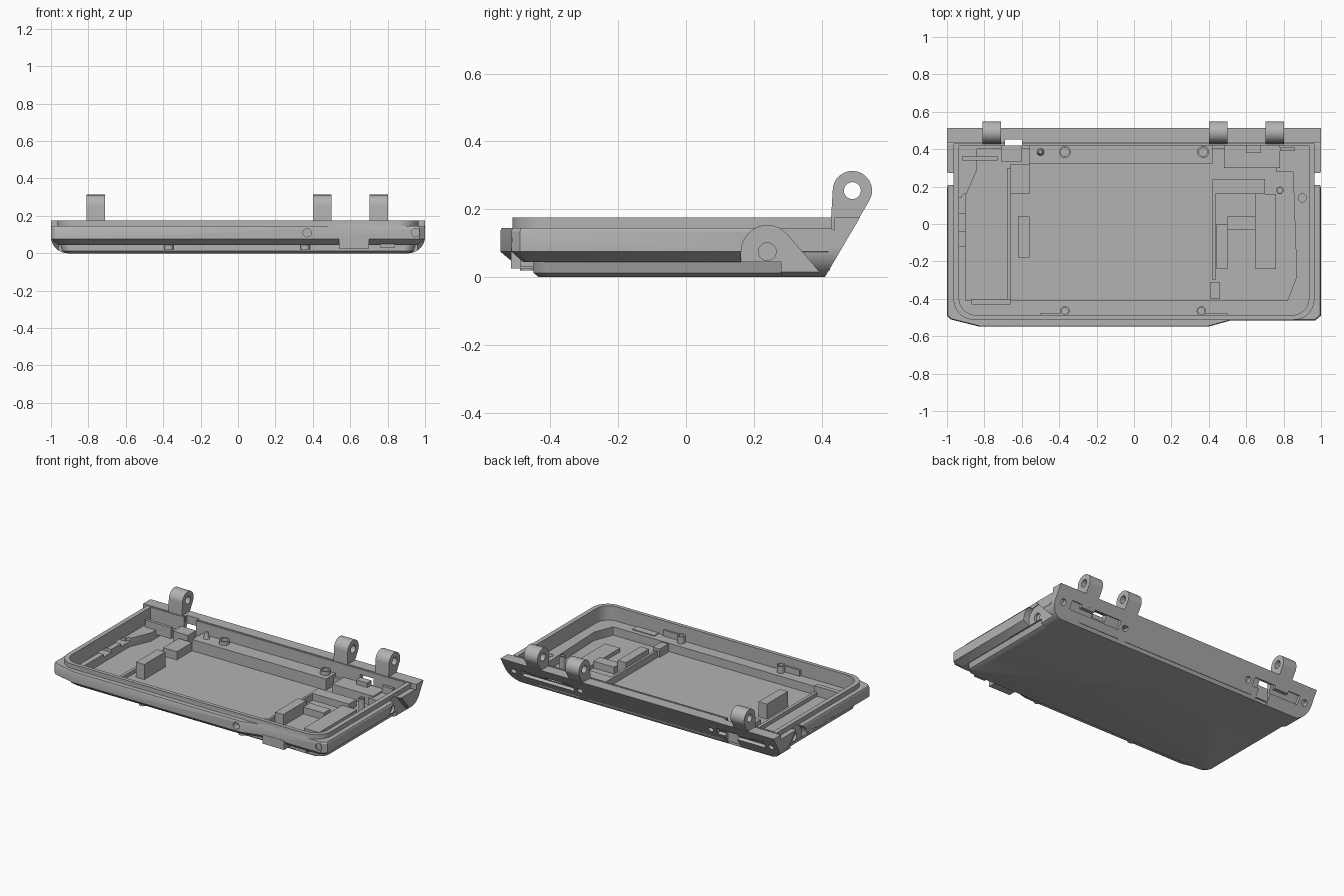
import bpy, bmesh, math
from mathutils import Vector

if "Cube" in bpy.data.objects:
    bpy.data.objects.remove(bpy.data.objects["Cube"], do_unlink=True)

grey = bpy.data.materials.new("plain grey")
grey.use_nodes = True
grey.diffuse_color = (0.45, 0.45, 0.45, 1)
grey.node_tree.nodes["Principled BSDF"].inputs["Base Color"].default_value = grey.diffuse_color


def loft(name, rings):
    """Solid skinned through rings of equal point count."""
    bm = bmesh.new()
    rows = [[bm.verts.new(p) for p in ring] for ring in rings]
    n = len(rows[0])
    for a, b in zip(rows, rows[1:]):
        for i in range(n):
            j = (i + 1) % n
            bm.faces.new((a[i], a[j], b[j], b[i]))
    bm.faces.new(rows[0])
    bm.faces.new(rows[-1])
    bmesh.ops.recalc_face_normals(bm, faces=bm.faces)
    mesh = bpy.data.meshes.new(name)
    bm.to_mesh(mesh)
    bm.free()
    mesh.materials.append(grey)
    obj = bpy.data.objects.new(name, mesh)
    bpy.context.collection.objects.link(obj)
    return obj


def upright(name, pts, lo, hi):
    return loft(name, [[(x, y, z) for x, y in pts] for z in (lo, hi)])


def sideways(name, pts, lo, hi):
    return loft(name, [[(x, y, z) for y, z in pts] for x in (lo, hi)])


def box(name, x0, x1, y0, y1, z0, z1):
    return upright(name, [(x0, y0), (x1, y0), (x1, y1), (x0, y1)], z0, z1)


def arc(cx, cy, r, a0, a1, n=16):
    angles = [math.radians(a0 + (a1 - a0) * i / n) for i in range(n + 1)]
    return [(cx + r * math.cos(a), cy + r * math.sin(a)) for a in angles]


def circle(cx, cy, r, n=32):
    return arc(cx, cy, r, 0, 360, n)[:-1]


def tray_outline(w, y0, y1, r):
    """Rectangle with round front corners."""
    return ([(w, y1), (-w, y1)] + arc(-w + r, y0 + r, r, 180, 270)
            + arc(w - r, y0 + r, r, 270, 360))


def boolean(target, tool, operation):
    tool.hide_render = True
    mod = target.modifiers.new("cut", "BOOLEAN")
    mod.operation, mod.solver, mod.object = operation, "EXACT", tool
    bpy.context.view_layer.objects.active = target
    bpy.ops.object.modifier_apply(modifier=mod.name)
    bpy.data.objects.remove(tool, do_unlink=True)


def cut(target, tool):
    boolean(target, tool, "DIFFERENCE")


def smooth(obj):
    bpy.ops.object.select_all(action="DESELECT")
    obj.select_set(True)
    bpy.context.view_layer.objects.active = obj
    bpy.ops.object.shade_smooth_by_angle(angle=math.radians(30))


# Main shell with thick front lip and chamfered underside
outline = [(1, 0.42), (-1, 0.42), (-1, -0.49), (-0.98, -0.51), (-0.83, -0.548),
           (0.4, -0.548), (0.52, -0.515), (0.97, -0.515), (1, -0.49)]
levels = [(0.045, 0.96, 0.935), (0.075, 1, 1), (0.135, 1, 1), (0.145, 0.995, 0.993)]
shell = loft("tray_shell", [[(x * sx, y * sy if y < 0 else y, z) for x, y in outline]
                            for z, sx, sy in levels])

# Bottom plate, raised rim and slanted rear bar
plate = loft("plate", [[(x, y, z) for x, y in tray_outline(w, y0, 0.41 + z * 0.5, 0.06)]
                       for z, w, y0 in ((0, 0.915, -0.435), (0.012, 0.94, -0.45), (0.06, 0.955, -0.45))])
boolean(shell, plate, "UNION")
boolean(shell, upright("rim", tray_outline(0.965, -0.512, 0.43, 0.11), 0.12, 0.175), "UNION")
bar = sideways("bar", [(0.41, 0), (0.513, 0.175), (0.437, 0.175), (0.437, 0.137),
                       (0.425, 0.145), (0.28, 0.145), (0.28, 0)], -1, 1)
ends = arc(0.91, 0.09, 0.09, 270, 360) + [(1, 0.3), (-1, 0.3)] + arc(-0.91, 0.09, 0.09, 180, 270)
boolean(bar, loft("ends", [[(x, y, z) for x, z in ends] for y in (0.1, 0.7)]), "INTERSECT")
boolean(shell, bar, "UNION")

# Hollow: wide upper cavity, then deeper floor with slanted sides
cut(shell, upright("cavity", tray_outline(0.935, -0.487, 0.42, 0.09), 0.08, 0.3))
floor = [(0.76, 0.4), (0.76, 0.28), (0.85, 0.28), (0.87, -0.28), (0.82, -0.41), (-0.9, -0.41),
         (-0.9, 0.15), (-0.84, 0.29), (-0.84, 0.4)]
cut(shell, upright("floor", floor, 0.025, 0.2))

# Pivot recesses on both ends
pocket = arc(0.24, 0.075, 0.077, 44, 180) + [(0.163, -0.02), (0.425, -0.02)]
for s in (-1, 1):
    cut(shell, sideways("pocket", pocket, *sorted((s * 0.96, s * 1.1))))
    cut(shell, sideways("pivot", circle(0.24, 0.075, 0.026), *sorted((s * 0.943, s * 1.1))))
    cut(shell, upright("margin_hole", circle(s * 0.9, 0.14, 0.022), 0.06, 0.2))

# Slots through the right end wall
for y in (-0.08, 0.1):
    cut(shell, box("slot", -1.1, -0.85, y - 0.04, y + 0.04, 0.06, 0.085))

# Screw holes in the front lip
for x in (0.37, 0.95):
    cut(shell, loft("screw", [[(px, y, pz) for px, pz in circle(x, 0.11, 0.022, 24)]
                              for y in (-0.6, -0.505)]))

# Panels, openings and screw holes sunk into the slanted back
along = Vector((0, 0.507, 0.862))
out = Vector((0, 0.862, -0.507))
mid = Vector((0, 0.4615, 0.0875))


def back_cut(pts, depth):
    rings = [[Vector((x, 0, 0)) + mid + along * v + out * d for x, v in pts] for d in (-depth, 0.1)]
    cut(shell, loft("back_cut", rings))


def rect(x0, x1, v0, v1):
    return [(x0, v0), (x1, v0), (x1, v1), (x0, v1)]


for x0, x1, h0, h1 in ((0.5, 0.88, 0.6, 0.7), (-0.9, -0.55, -0.69, -0.6)):
    back_cut(rect(x0, x1, -0.025, 0.03), 0.02)
    back_cut(rect(h0, h1, -0.015, 0.025), 0.09)
for x in (0.94, 0.455, -0.505, -0.945):
    back_cut(circle(x, 0, 0.02, 24), 0.03)
cut(shell, box("rear_gap", -0.69, -0.6, 0.41, 0.452, -0.1, 0.3))
smooth(shell)

# Hinge knuckles
for side, x in (("right", -0.76), ("inner_left", 0.45), ("outer_left", 0.753)):
    knuckle = sideways(side + "_hinge", arc(0.491, 0.255, 0.058, -30, 180, 32)
                       + [(0.428, 0.17), (0.428, 0.1), (0.468, 0.1)], x - 0.05, x + 0.05)
    cut(knuckle, sideways("bore", circle(0.491, 0.255, 0.025), x - 0.1, x + 0.1))
    smooth(knuckle)

# Shelves, ribs and blocks inside the tray
blocks = {
    "rear_shelf": (-0.56, 0.42, 0.32, 0.425, 0.02, 0.1),
    "rear_right_block": (-0.71, -0.6, 0.335, 0.42, 0.02, 0.11),
    "rear_right_ridge": (-0.92, -0.73, 0.34, 0.36, 0.05, 0.125),
    "rear_left_shelf": (0.48, 0.78, 0.3, 0.425, 0.02, 0.09),
    "rear_left_block": (0.6, 0.68, 0.38, 0.425, 0.08, 0.12),
    "rear_left_ridge": (0.78, 0.86, 0.39, 0.41, 0.06, 0.125),
    "right_rib": (-0.68, -0.66, -0.4, 0.3, 0.02, 0.05),
    "right_step": (-0.66, -0.56, 0.16, 0.32, 0.02, 0.08),
    "right_block": (-0.62, -0.56, -0.18, 0.04, 0.02, 0.125),
    "right_corner_step": (-0.87, -0.66, -0.43, -0.4, 0.02, 0.09),
    "left_rib": (0.42, 0.435, -0.3, 0.24, 0.02, 0.07),
    "left_rear_step": (0.43, 0.7, 0.16, 0.24, 0.02, 0.07),
    "left_block": (0.44, 0.5, -0.24, 0.0, 0.02, 0.1),
    "left_arm": (0.5, 0.65, -0.03, 0.04, 0.02, 0.07),
    "left_pad": (0.65, 0.76, -0.24, 0.16, 0.02, 0.05),
    "left_front_step": (0.41, 0.46, -0.4, -0.31, 0.02, 0.08),
    "front_clip": (-0.5, -0.38, -0.487, -0.475, 0.07, 0.12),
    "left_front_clip": (0.38, 0.5, -0.487, -0.475, 0.07, 0.12),
    "front_switch": (0.54, 0.7, -0.517, -0.44, 0.025, 0.085),
    "front_latch": (0.76, 0.84, -0.49, -0.44, 0.03, 0.05),
}
for name, size in blocks.items():
    box(name, *size)

# Screw bosses
for i, (x, y, r) in enumerate(((-0.37, 0.385, 0.032), (0.37, 0.385, 0.032),
                               (-0.37, -0.465, 0.025), (0.36, -0.465, 0.025), (0.78, 0.18, 0.02))):
    boss = upright("screw_boss_%d" % (i + 1), circle(x, y, r), 0.02, 0.125)
    cut(boss, upright("boss_hole", circle(x, y, r * 0.7), 0.09, 0.2))
    smooth(boss)
peg = loft("locating_peg", [[(x, y, z) for x, y in circle(-0.5, 0.385, r, 20)]
                            for z, r in ((0.09, 0.022), (0.14, 0.01))])
smooth(peg)
